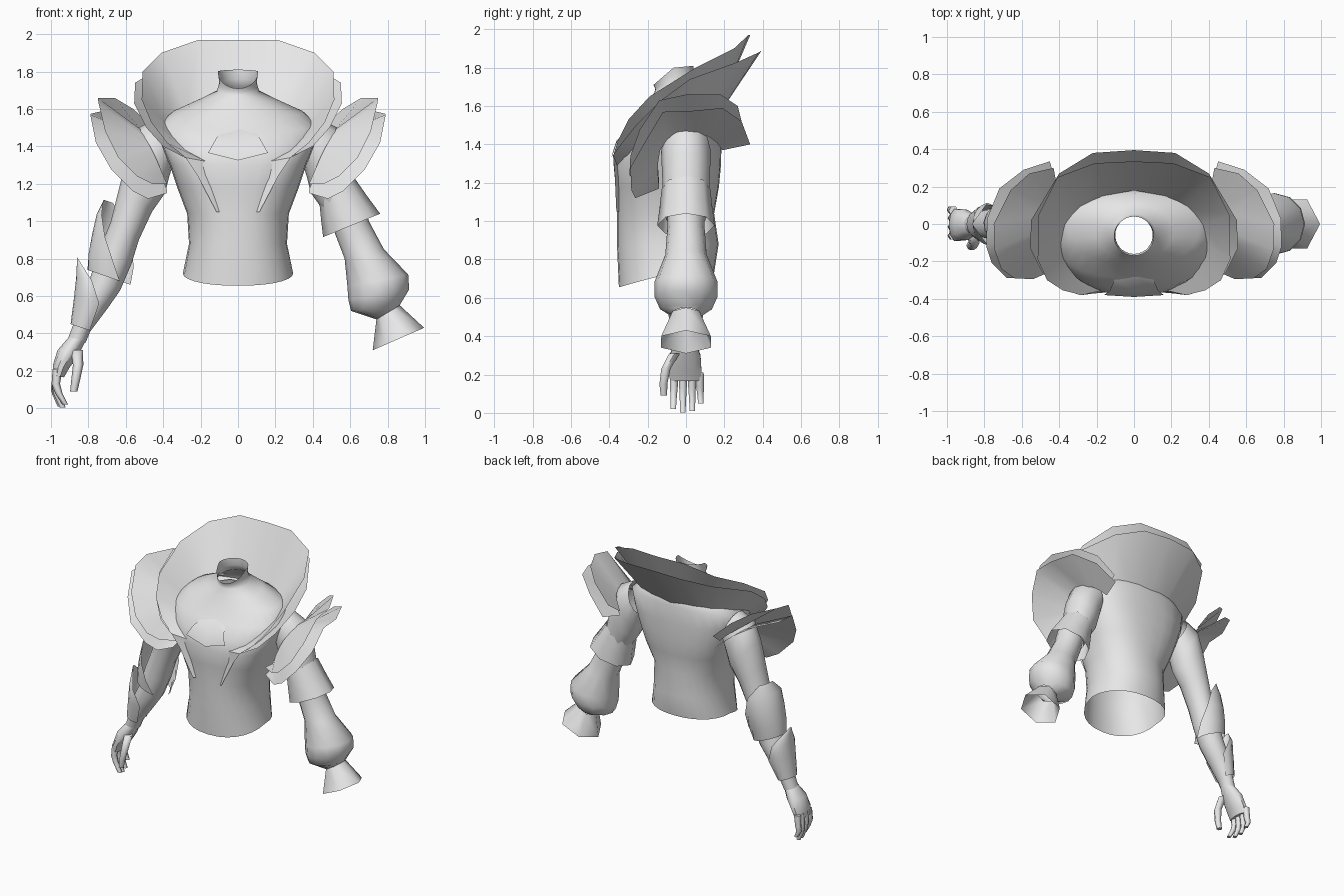
import bpy, bmesh, math

grey = bpy.data.materials.new("light grey")
grey.diffuse_color = (0.8, 0.8, 0.8, 1)


def loft(name, rows, closed=True, caps=(), angle=50):
    """Skin a list of equally long point rows."""
    bm = bmesh.new()
    grid = [[bm.verts.new(p) for p in row] for row in rows]
    n = len(rows[0])
    for a, b in zip(grid, grid[1:]):
        for i in range(n if closed else n - 1):
            j = (i + 1) % n
            bm.faces.new((a[i], a[j], b[j], b[i]))
    for c in caps:
        bm.faces.new(grid[c])
    bmesh.ops.recalc_face_normals(bm, faces=bm.faces)
    me = bpy.data.meshes.new(name)
    bm.to_mesh(me)
    bm.free()
    me.materials.append(grey)
    ob = bpy.data.objects.new(name, me)
    bpy.context.collection.objects.link(ob)
    bpy.ops.object.select_all(action='DESELECT')
    ob.select_set(True)
    bpy.context.view_layer.objects.active = ob
    bpy.ops.object.shade_smooth_by_angle(angle=math.radians(angle))
    return ob


def limb(name, rows, side=1, n=12, yc=0.0, caps=(), angle=50):
    """Tube whose rings span (x0,z0)-(x1,z1) with half depth yr."""
    rings = []
    for x0, z0, x1, z1, yr in rows:
        ring = []
        for i in range(n):
            a = 2 * math.pi * i / n
            t = 0.5 + 0.5 * math.cos(a)
            ring.append((side * (x0 + (x1 - x0) * t), yc + yr * math.sin(a), z0 + (z1 - z0) * t))
        rings.append(ring)
    return loft(name, rings, True, caps, angle)


def both(half):
    """Mirror a half row that starts on the centre line."""
    return [(-x, y, z) for x, y, z in half[:0:-1]] + half


# Torso and neck: half width, front y, back y, front z, side z, back z, roundness
torso = [
    (.295, -.35, .145, .655, .72, .72, .9), (.262, -.36, .17, .88, .88, .88, .9),
    (.272, -.36, .147, 1.04, 1.04, 1.04, .9), (.325, -.367, .172, 1.18, 1.18, 1.18, .8),
    (.365, -.378, .183, 1.3, 1.3, 1.3, .75), (.415, -.35, .185, 1.4, 1.42, 1.42, .8),
    (.44, -.29, .185, 1.48, 1.51, 1.55, .9), (.35, -.225, .165, 1.56, 1.58, 1.63, 1),
    (.21, -.19, .105, 1.63, 1.645, 1.68, 1), (.115, -.165, .055, 1.67, 1.69, 1.72, 1),
    (.1, -.16, .04, 1.69, 1.74, 1.76, 1), (.108, -.17, .04, 1.71, 1.8, 1.81, 1)]
rings = []
for w, yf, yb, zf, zs, zb, p in torso:
    ring = []
    for i in range(28):
        a = 2 * math.pi * i / 28
        s, c = math.sin(a), math.cos(a)
        x = w * math.copysign(abs(s) ** p, s)
        y = (yf + yb) / 2 + (yb - yf) / 2 * math.copysign(abs(c) ** p, c)
        z = zs + ((zb if c > 0 else zf) - zs) * abs(c)
        ring.append((x, y, z))
    rings.append(ring)
loft("torso", rings, angle=70)

# Pointed panel on the chest
loft("chest_panel", [both([(0, -.27, 1.5), (.1, -.29, 1.47)]),
                     both([(0, -.362, 1.42), (.13, -.357, 1.42)]),
                     both([(0, -.39, 1.325), (.16, -.38, 1.365)])], False)

# Two layered collar, high behind and low in front, with tapering lapels
collar_base = [(0, .18, 1.61), (.17, .15, 1.61), (.28, .09, 1.585), (.36, -.01, 1.55),
               (.385, -.11, 1.52), (.35, -.22, 1.455), (.28, -.3, 1.38), (.17, -.355, 1.32)]
upper_rim = [(0, .335, 1.97), (.21, .325, 1.97), (.41, .25, 1.9), (.51, .05, 1.8),
             (.515, -.19, 1.65), (.465, -.3, 1.53), (.38, -.355, 1.42), (.28, -.38, 1.34)]
lower_rim = [(0, .395, 1.89), (.22, .38, 1.88), (.4, .27, 1.83), (.55, .02, 1.74),
             (.555, -.13, 1.63), (.49, -.26, 1.5), (.4, -.34, 1.4), (.29, -.38, 1.345)]
lapel_base = [(.16, -.35, 1.23), (.1, -.35, 1.05)]
lapel_rim = [(.22, -.372, 1.25), (.115, -.363, 1.05)]
loft("upper_collar", [both(collar_base + lapel_base), both(upper_rim + lapel_rim)], False)
loft("lower_collar", [both([(x, y, z - .04) for x, y, z in collar_base]), both(lower_rim)], False)

# Layered shoulder guards
guard_base = [(.38, -.14, 1.2), (.41, -.145, 1.27), (.44, -.145, 1.34), (.47, -.135, 1.4),
              (.5, -.1, 1.45), (.52, -.04, 1.49), (.52, .05, 1.49), (.49, .12, 1.47),
              (.45, .16, 1.44), (.41, .19, 1.4)]
outer_rim = [(.38, -.22, 1.15), (.48, -.265, 1.12), (.56, -.285, 1.16), (.68, -.29, 1.28),
             (.76, -.21, 1.42), (.79, -.12, 1.57), (.785, .03, 1.575), (.72, .19, 1.59),
             (.59, .29, 1.52), (.45, .335, 1.4)]
inner_rim = [(.37, -.21, 1.2), (.46, -.26, 1.2), (.54, -.295, 1.24), (.64, -.29, 1.34),
             (.71, -.24, 1.48), (.745, -.14, 1.63), (.75, .0, 1.66), (.66, .18, 1.66),
             (.56, .27, 1.6), (.43, .3, 1.48)]
for side, tag in ((1, "left"), (-1, "right")):
    for rim, drop, layer in ((outer_rim, .03, "outer"), (inner_rim, 0, "inner")):
        loft(f"{tag}_{layer}_shoulder_guard",
             [[(side * x, y, z - drop) for x, y, z in guard_base],
              [(side * x, y, z) for x, y, z in rim]], False)

# Sleeved arm: upper arm, flared cuff, puffed forearm, bell end
shoulder = [(.34, 1.33, .43, 1.55, .11), (.37, 1.23, .53, 1.5, .13), (.39, 1.15, .59, 1.36, .125)]
limb("left_upper_arm", shoulder + [(.44, 1.08, .62, 1.2, .12), (.5, .97, .67, 1.05, .105)])
limb("flared_cuff", [(.435, 1.1, .62, 1.235, .127), (.445, 1.0, .69, 1.135, .138),
                     (.455, .915, .76, 1.04, .15)], n=8)
limb("puffed_forearm", [(.5, 1.0, .67, 1.1, .095), (.52, .93, .7, 1.0, .097),
                        (.57, .8, .78, .85, .108), (.585, .65, .91, .715, .165),
                        (.59, .58, .915, .635, .165), (.605, .52, .87, .56, .135),
                        (.74, .475, .865, .55, .075)], n=12, angle=70)
limb("bell_end", [(.74, .475, .865, .55, .08), (.72, .31, .995, .43, .15)], n=6, angle=80)

# Bare arm with palm
limb("right_arm", shoulder + [
    (.46, 1.05, .63, 1.2, .11), (.53, .9, .68, 1.0, .098), (.57, .77, .74, .85, .095),
    (.63, .63, .79, .7, .092), (.7, .53, .84, .6, .083), (.79, .41, .88, .45, .063),
    (.815, .35, .91, .37, .054)], -1)
limb("palm", [(.815, .36, .905, .38, .054), (.85, .29, .965, .31, .085),
              (.905, .21, .99, .23, .09), (.93, .165, .99, .175, .082)], -1, 10, -.005, (3,))


def digit(name, path, r):
    """Tapered finger along a path."""
    rows = []
    for k, (x, y, z) in enumerate(path):
        q = r * (1 - .13 * k)
        rows.append([(x + q * math.cos(i * math.pi / 3), y + q * math.sin(i * math.pi / 3), z)
                     for i in range(6)])
    loft(name, rows, True, (0, len(rows) - 1), 65)


for k, (y, tip) in enumerate(((-.06, .02), (-.015, .003), (.03, .01), (.07, .05))):
    digit(f"finger_{k + 1}", [(-.965, y, .21), (-.974, y * 1.05, .13),
                              (-.958 - .008 * k, y * 1.08, .07 + tip / 2),
                              (-.925 - .012 * k, y * 1.1, tip)], .026)
digit("thumb", [(-.86, -.06, .31), (-.855, -.105, .23), (-.868, -.118, .15), (-.878, -.115, .09)], .032)


def shell(name, rows, tilt, turn):
    """Plate wrapped round the outer side: centre x, z, radii, half span; turned to the back."""
    grid = []
    for cx, z, rx, ry, span in rows:
        row = []
        for i in range(13):
            a = math.radians(span * (i / 6 - 1) + turn)
            row.append((cx - rx * math.cos(a), ry * math.sin(a), z + tilt * (math.cos(a) - 1)))
        grid.append(row)
    loft(name, grid, False)


# Pointed elbow guard and forearm guard
shell("elbow_guard", [(-.6, 1.115, .12, .12, 25), (-.61, 1.04, .145, .135, 65),
                      (-.64, .93, .14, .14, 90), (-.67, .83, .13, .125, 120),
                      (-.69, .74, .115, .108, 150)], .04, 30)
shell("forearm_guard", [(-.765, .805, .095, .05, 10), (-.765, .7, .1, .115, 80),
                        (-.785, .59, .092, .105, 118), (-.835, .45, .06, .074, 135)], .02, 0)
